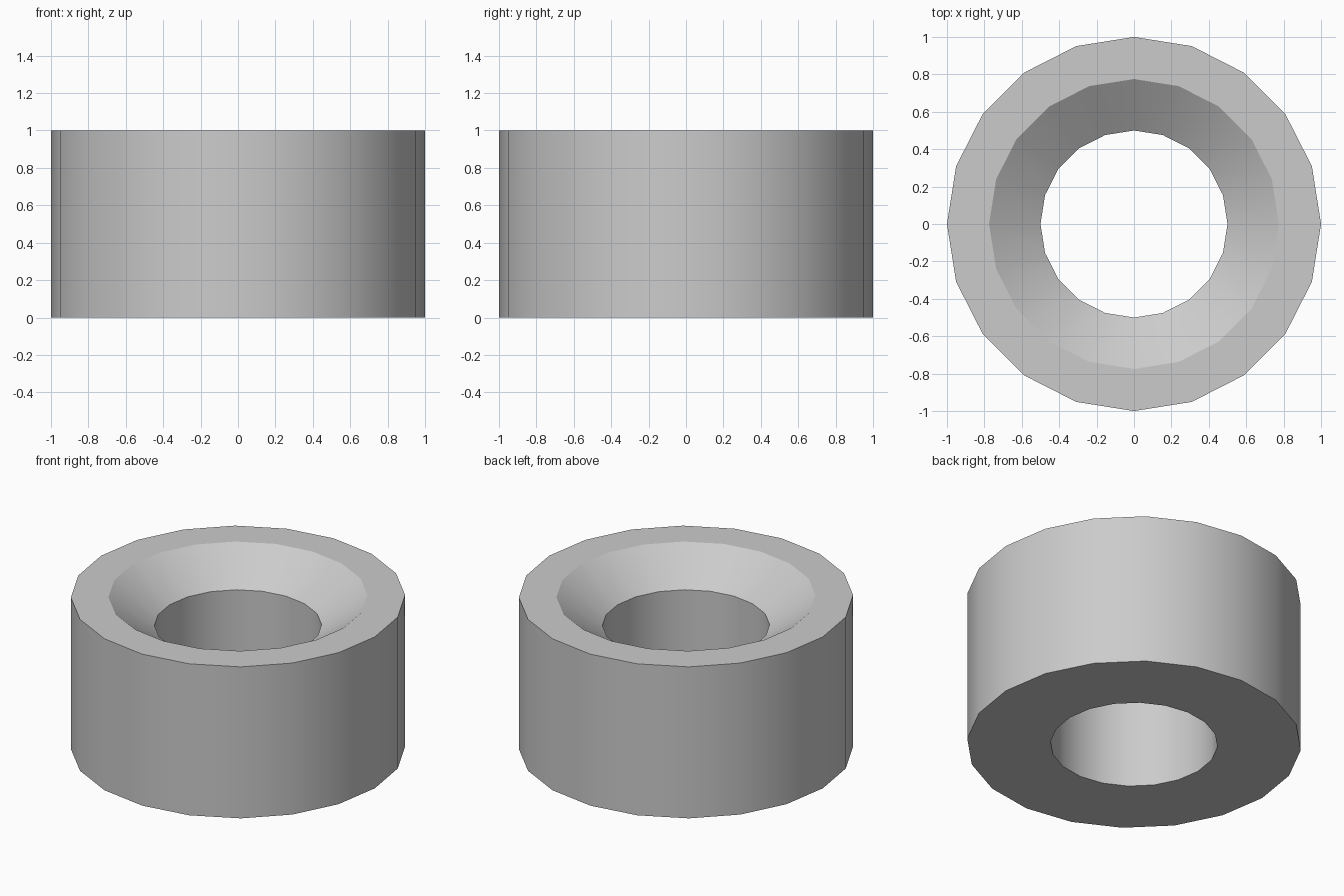
import bpy, bmesh, math

if "Cube" in bpy.data.objects:
    bpy.data.objects.remove(bpy.data.objects["Cube"])

SIDES = 20
# Closed ring profile (radius, height): outer wall, countersink, bore
PROFILE = [(1.0, 0.0), (1.0, 1.0), (0.775, 1.0), (0.5, 0.81), (0.5, 0.0)]

# Revolve the profile into a countersunk ring
bm = bmesh.new()
rings = []
for i in range(SIDES):
    a = 2 * math.pi * i / SIDES
    rings.append([bm.verts.new((r * math.cos(a), r * math.sin(a), z)) for r, z in PROFILE])
for i in range(SIDES):
    here, there = rings[i], rings[(i + 1) % SIDES]
    for j in range(len(PROFILE)):
        k = (j + 1) % len(PROFILE)
        bm.faces.new((here[j], there[j], there[k], here[k]))
bmesh.ops.recalc_face_normals(bm, faces=bm.faces)

mesh = bpy.data.meshes.new("countersunk_ring")
bm.to_mesh(mesh)
bm.free()
ring = bpy.data.objects.new("countersunk_ring", mesh)
bpy.context.collection.objects.link(ring)

# Smooth walls, sharp rims
bpy.context.view_layer.objects.active = ring
ring.select_set(True)
bpy.ops.object.shade_smooth_by_angle(angle=math.radians(30))
